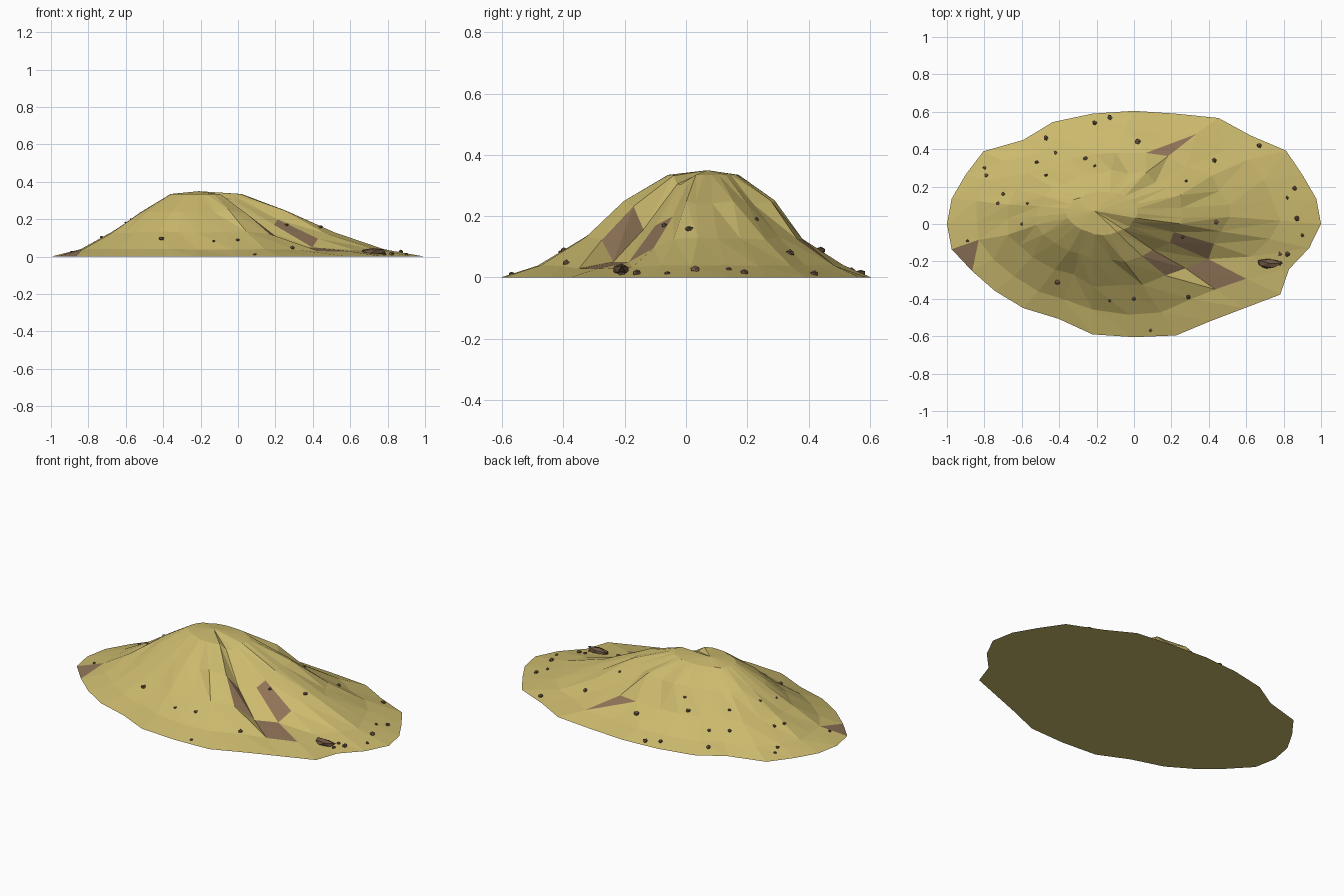
import bpy, bmesh, random
from math import cos, sin, pi
from mathutils import Vector
from mathutils.bvhtree import BVHTree

random.seed(4)
cube = bpy.data.objects.get("Cube")
if cube:
    bpy.data.objects.remove(cube)


def make_material(name, color):
    mat = bpy.data.materials.new(name)
    mat.use_nodes = True
    mat.diffuse_color = (*color, 1)
    bsdf = mat.node_tree.nodes["Principled BSDF"]
    bsdf.inputs["Base Color"].default_value = (*color, 1)
    bsdf.inputs["Roughness"].default_value = 0.9
    return mat


def make_object(name, bm, materials):
    mesh = bpy.data.meshes.new(name)
    bm.to_mesh(mesh)
    bm.free()
    for mat in materials:
        mesh.materials.append(mat)
    obj = bpy.data.objects.new(name, mesh)
    bpy.context.collection.objects.link(obj)
    return obj


sand = make_material("sand", (0.60, 0.49, 0.155))
earth = make_material("bare earth", (0.27, 0.17, 0.095))
stone = make_material("dark stone", (0.16, 0.095, 0.055))

# Dune layout: spokes run from an off-centre peak to an uneven oval rim
SPOKES = 28
PEAK = Vector((-0.21, 0.07, 0.35))
PROFILE = [(0.19, 0.335), (0.4, 0.245), (0.6, 0.13), (0.81, 0.04), (1, 0)]
RIM_SCALE = {3: 1.04, 5: 1.04, 10: 0.95, 11: 1.03, 16: 0.96, 17: 0.95, 18: 0.95,
             19: 0.93, 22: 1.01, 23: 0.95, 24: 0.95, 26: 0.92, 27: 0.96}
# Hollow on the lee side: depth by spoke, weighted by ring
HOLLOW = {23: 0.06, 24: 0.6, 25: 0.6, 26: 0.27}
HOLLOW_WEIGHT = [0.15, 0.55, 1, 0.45, 0]


def dune_point(spoke, ring):
    t, z = PROFILE[ring]
    angle = 2 * pi * spoke / SPOKES
    scale = RIM_SCALE.get(spoke, 1)
    rim = Vector((cos(angle), 0.605 * sin(angle), 0)) * scale
    point = PEAK.lerp(rim, t)
    point.z = z * (1 - HOLLOW.get(spoke, 0) * HOLLOW_WEIGHT[ring])
    if 0 < ring < len(PROFILE) - 1:
        point.x += random.uniform(-0.015, 0.015)
        point.y += random.uniform(-0.012, 0.012)
        point.z *= random.uniform(0.95, 1.04)
    return point


# Dune body
bm = bmesh.new()
peak = bm.verts.new(PEAK)
rings = [[bm.verts.new(dune_point(s, r)) for s in range(SPOKES)]
         for r in range(len(PROFILE))]

# Bare earth patches: (spoke, ring) cells, with the triangles they cover
PATCHES = {(23, 1): "ab", (25, 1): "ab", (24, 2): "ab", (15, 3): "a", (5, 2): "b"}
for s in range(SPOKES):
    n = (s + 1) % SPOKES
    bm.faces.new((peak, rings[0][s], rings[0][n]))
    for r in range(len(PROFILE) - 1):
        inner, outer = rings[r], rings[r + 1]
        cells = {"a": (inner[s], outer[s], outer[n]),
                 "b": (inner[s], outer[n], inner[n])}
        if (s, r) == (5, 2):
            cells = {"a": (inner[n], outer[s], outer[n]),
                     "b": (inner[s], outer[s], inner[n])}
        for key, verts in cells.items():
            face = bm.faces.new(verts)
            face.material_index = int(key in PATCHES.get((s, r), ""))
bm.faces.new(reversed(rings[-1]))
bm.normal_update()
surface = BVHTree.FromBMesh(bm)
make_object("dune", bm, [sand, earth])


def ground_height(x, y):
    hit = surface.ray_cast(Vector((x, y, 1)), Vector((0, 0, -1)))[0]
    return hit.z if hit else 0


def add_stone(bm, x, y, size, sink=0.2):
    """Rough faceted lump resting on the dune."""
    lump = bmesh.ops.create_icosphere(bm, subdivisions=1, radius=1)["verts"]
    base = Vector((x, y, ground_height(x, y)))
    for v in lump:
        v.co *= random.uniform(0.8, 1.15)
        v.co = base + Vector(c * k for c, k in zip(v.co, size))
        v.co.z += size[2] * sink
        v.co.z = max(v.co.z, 0.001)


# Scattered pebbles
PEBBLES = [
    (-.47, .46), (-.42, .38), (-.52, .33), (-.47, .26), (-.70, .16), (-.73, .11),
    (-.57, .11), (-.80, .30), (-.79, .26), (-.21, .54), (-.13, .57), (-.26, .35),
    (-.21, .31), (.02, .44), (.28, .23), (.43, .34), (.67, .42), (.86, .19),
    (.82, .14), (.87, .03), (.90, -.06), (.78, -.16), (.82, -.16), (.44, .01),
    (.26, -.07), (-.89, -.09), (-.41, -.31), (-.13, -.41), (0, -.40), (.29, -.39),
    (.09, -.57), (.78, -.21), (-.60, 0)]
bm = bmesh.new()
for x, y in PEBBLES:
    k = random.uniform(0.008, 0.016)
    add_stone(bm, x, y, (k, k, k * 0.8))
make_object("pebbles", bm, [stone])

# Large flat rock at the foot of the hollow
bm = bmesh.new()
add_stone(bm, 0.72, -0.21, (0.075, 0.03, 0.024), 0.3)
make_object("flat_rock", bm, [stone])
